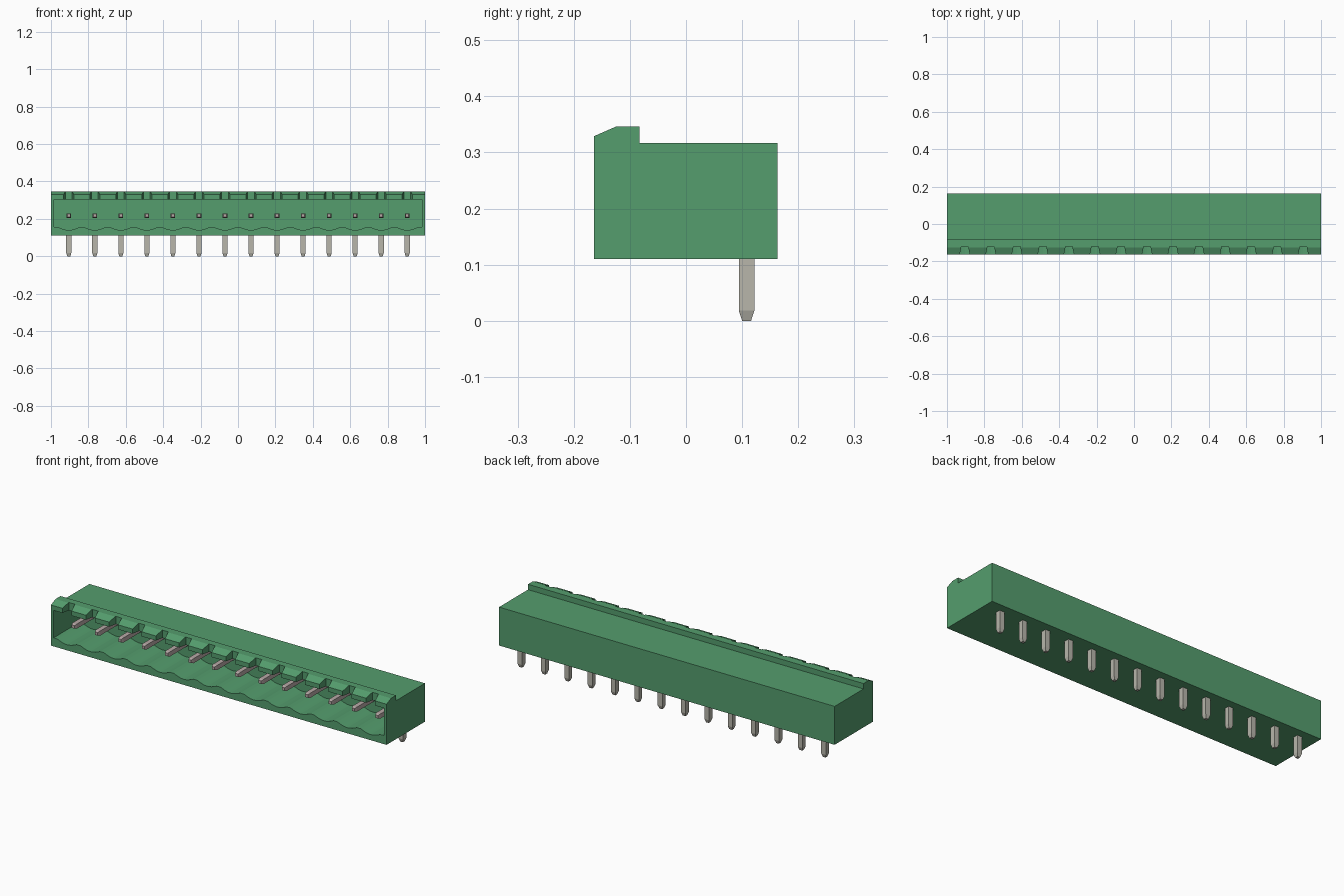
import bpy, bmesh, math
from mathutils import Vector

if "Cube" in bpy.data.objects:
    bpy.data.objects.remove(bpy.data.objects["Cube"], do_unlink=True)

PINS, PITCH = 14, 0.1392
PIN_X = [(i - (PINS - 1) / 2) * PITCH for i in range(PINS)]


def material(name, rgb):
    m = bpy.data.materials.new(name)
    m.use_nodes = True
    m.diffuse_color = (*rgb, 1)
    m.node_tree.nodes["Principled BSDF"].inputs["Base Color"].default_value = (*rgb, 1)
    return m


green = material("green plastic", (0.09, 0.34, 0.155))
metal = material("tinned metal", (0.48, 0.47, 0.41))
contact = material("contact metal", (0.48, 0.40, 0.39))


def loft(name, rings, mat):
    """Closed solid through rings that have equal point counts."""
    bm = bmesh.new()
    loops = [[bm.verts.new(p) for p in ring] for ring in rings]
    n = len(loops[0])
    for a, b in zip(loops, loops[1:]):
        for i in range(n):
            j = (i + 1) % n
            bm.faces.new((a[i], a[j], b[j], b[i]))
    bm.faces.new(loops[0])
    bm.faces.new(loops[-1])
    bmesh.ops.recalc_face_normals(bm, faces=bm.faces)
    me = bpy.data.meshes.new(name)
    bm.to_mesh(me)
    bm.free()
    me.materials.append(mat)
    ob = bpy.data.objects.new(name, me)
    bpy.context.collection.objects.link(ob)
    return ob


def cut(target, cutter):
    """Subtract the cutter, keep the result, drop the cutter."""
    mod = target.modifiers.new("cut", "BOOLEAN")
    mod.operation, mod.solver, mod.object = "DIFFERENCE", "EXACT", cutter
    bpy.context.view_layer.update()
    dg = bpy.context.evaluated_depsgraph_get()
    result = bpy.data.meshes.new_from_object(target.evaluated_get(dg))
    target.modifiers.clear()
    target.data = result
    bpy.data.objects.remove(cutter, do_unlink=True)


# Housing: side profile with the raised, chamfered latch lip
profile = [(-0.164, 0.11), (0.163, 0.11), (0.163, 0.317), (-0.083, 0.317),
           (-0.083, 0.346), (-0.125, 0.346), (-0.164, 0.329)]
housing = loft("housing", [[(x, y, z) for y, z in profile] for x in (-1, 1)], green)

# Cavity with a scalloped floor, one shallow trough under each contact
outline = [(0.984, 0.304), (-0.984, 0.304), (-0.984, 0.156)]
for px in PIN_X:
    for k in range(9):
        t = -1 + k / 4
        outline.append((px + t * 0.058, 0.156 - 0.016 * math.cos(t * math.pi / 2)))
outline.append((0.984, 0.156))
cut(housing, loft("cavity_cutter",
                  [[(x, y, z) for x, z in outline] for y in (-0.25, 0.055)], green))

# Tapered coding notches through the lip above each contact
for px in PIN_X:
    plan = [(px - 0.031, -0.184), (px + 0.031, -0.184),
            (px + 0.018, -0.12), (px - 0.018, -0.12)]
    cut(housing, loft("notch_cutter",
                      [[(x, y, z) for x, y in plan] for z in (0.27, 0.4)], green))


def square_pin(name, start, end, half, tip_half, taper, mat):
    """Square bar whose far end is tapered."""
    start, end = Vector(start), Vector(end)
    d = (end - start).normalized()
    u = Vector((1, 0, 0))
    v = d.cross(u)
    rings = []
    for c, h in ((start, half), (end - d * taper, half), (end, tip_half)):
        rings.append([c + u * a * h + v * b * h
                      for a, b in ((-1, -1), (1, -1), (1, 1), (-1, 1))])
    return loft(name, rings, mat)


# Solder legs below and contact blades inside the cavity
for i, px in enumerate(PIN_X, 1):
    square_pin(f"solder_leg_{i}", (px, 0.108, 0.2), (px, 0.108, 0),
               0.0138, 0.008, 0.018, metal)
    square_pin(f"contact_blade_{i}", (px, 0.1, 0.217), (px, -0.112, 0.217),
               0.0125, 0.008, 0.014, contact)
